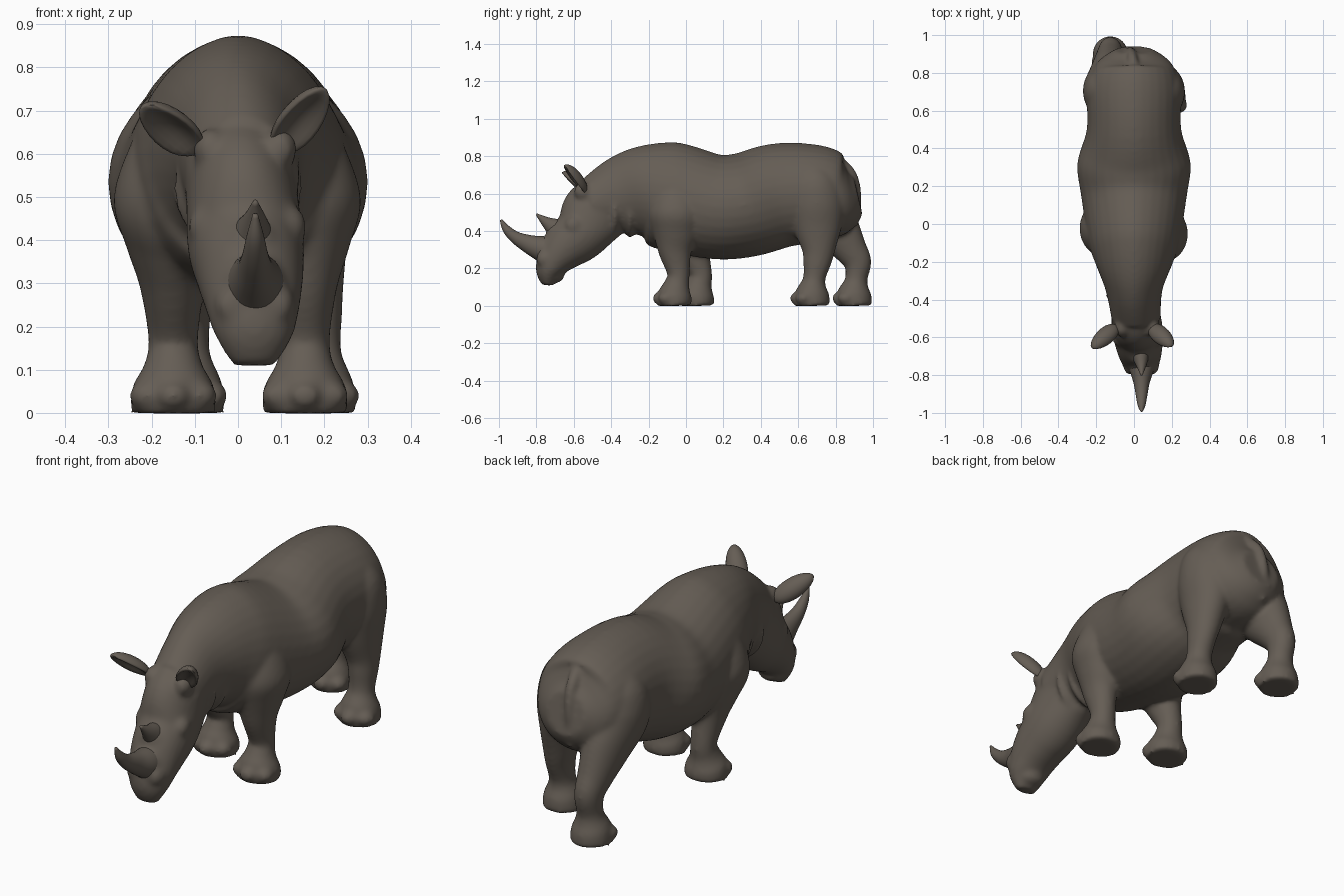
import bpy
import bmesh
from math import sin, cos, pi, copysign
from mathutils import Vector, Matrix

default_cube = bpy.data.objects.get("Cube")
if default_cube:
    bpy.data.objects.remove(default_cube)

hide = bpy.data.materials.new("grey_brown_hide")
hide.use_nodes = True
hide.diffuse_color = (.13, .11, .09, 1)
hide.node_tree.nodes["Principled BSDF"].inputs["Base Color"].default_value = hide.diffuse_color


def spline(keys, steps):
    """Catmull-Rom interpolation between the key sections."""
    rows = []
    last = len(keys) - 1
    for i in range(last):
        before, start, end, after = (keys[max(0, min(last, i + j))] for j in (-1, 0, 1, 2))
        for step in range(steps):
            t = step / steps
            rows.append([b + t / 2 * (c - a + t * (2*a - 5*b + 4*c - d + t * (3*(b - c) + d - a)))
                         for a, b, c, d in zip(before, start, end, after)])
    return rows + [list(keys[last])]


def loft(bm, keys, sides=32, steps=5, pinch=1.0):
    """Skin sections (x, y, z, half width, half depth) square to their path."""
    rows = spline(keys, steps)
    rings = []
    for i, (x, y, z, width, depth) in enumerate(rows):
        ahead, behind = rows[min(i + 1, len(rows) - 1)], rows[max(i - 1, 0)]
        run, rise = ahead[1] - behind[1], ahead[2] - behind[2]
        up = Vector((0, rise, -run)).normalized()
        ring = []
        for k in range(sides):
            angle = 2 * pi * k / sides
            across, along = cos(angle), sin(angle)
            if along > 0:
                across = copysign(abs(across) ** pinch, across)
            ring.append(bm.verts.new(Vector((x + width * across, y, z)) + up * depth * along))
        rings.append(ring)
    faces = [bm.faces.new(rings[0]), bm.faces.new(rings[-1])]
    for ring, following in zip(rings, rings[1:]):
        for k in range(sides):
            n = (k + 1) % sides
            faces.append(bm.faces.new((ring[k], ring[n], following[n], following[k])))
    bmesh.ops.recalc_face_normals(bm, faces=faces)


def ball(bm, centre, size):
    matrix = Matrix.Translation(centre) @ Matrix.Diagonal((*size, 1))
    bmesh.ops.create_uvsphere(bm, u_segments=20, v_segments=12, radius=1, matrix=matrix)


def finish(bm, name):
    mesh = bpy.data.meshes.new(name)
    bm.to_mesh(mesh)
    bm.free()
    mesh.materials.append(hide)
    for polygon in mesh.polygons:
        polygon.use_smooth = True
    part = bpy.data.objects.new(name, mesh)
    bpy.context.collection.objects.link(part)
    return part


def head_turn(y):
    """The head swings slightly to the left towards the nose."""
    return min(.04, max(0, -y - .4) * .11)


def centred(keys):
    return [(head_turn(key[0]), *key) for key in keys]


skin = bmesh.new()

# Trunk and neck: y, z, half width, half depth
loft(skin, centred([
    (.92, .59, .1, .1),
    (.87, .58, .18, .17),
    (.81, .58, .22, .22),
    (.7, .6, .25, .26),
    (.5, .59, .25, .28),
    (.32, .54, .3, .28),
    (.15, .53, .28, .28),
    (-.1, .59, .24, .29),
    (-.22, .61, .2, .25),
    (-.35, .59, .15, .21),
    (-.5, .54, .13, .15)]), pinch=1.12)

# Head
loft(skin, centred([
    (-.42, .56, .13, .16),
    (-.49, .49, .13, .18),
    (-.56, .39, .135, .15),
    (-.64, .32, .125, .13),
    (-.7, .25, .11, .1),
    (-.735, .18, .09, .07),
    (-.74, .11, .05, .03)]))

# Lower lip, horn seats, and the crest joining the ears
for y, z, size in ((-.71, .16, (.065, .06, .04)), (-.75, .29, (.075, .055, .08)),
                   (-.68, .39, (.07, .07, .06)), (-.52, .61, (.09, .04, .06))):
    ball(skin, (head_turn(y), y, z), size)

# Paired brows, nostrils and ear roots
for y, z, spread in ((-.6, .43, .097), (-.75, .25, .055), (-.55, .61, .08)):
    for side in (-1, 1):
        ball(skin, (head_turn(y) + side * spread, y, z), (.04, .05, .05))

# Folds round the neck
for y in (-.3, -.38):
    loft(skin, [(0, y + offset, .52, width, width * 1.05)
                for offset, width in ((.03, .12), (0, .15), (-.03, .12))])


def leg(profile, hip, foot):
    """Profile rows: z, half width, half depth, set back; hip flows into foot."""
    keys = []
    for z, width, depth, back in profile:
        drop = max(0, min(1, (.55 - z) * 3))
        x, y = Vector(hip).lerp(Vector(foot), drop)
        keys.append((x, y + back, z, width, depth))
    loft(skin, keys)
    for toe in (-1, 0, 1):
        ball(skin, (foot[0] + toe * .06, foot[1] - .075 + abs(toe) * .03, .04), (.042, .045, .036))


front_profile = [
    (.72, .02, .03, 0),
    (.64, .08, .1, 0),
    (.5, .13, .15, 0),
    (.39, .105, .125, 0),
    (.29, .075, .09, 0),
    (.17, .058, .06, .02),
    (.11, .068, .07, .01),
    (.06, .095, .09, 0),
    (0, .1, .09, 0)]
hind_profile = [
    (.78, .03, .04, 0),
    (.68, .11, .12, 0),
    (.55, .13, .15, .01),
    (.42, .1, .13, .02),
    (.3, .075, .09, .03),
    (.23, .063, .075, .025),
    (.14, .06, .06, .01),
    (.07, .088, .09, 0),
    (0, .095, .095, 0)]

# Walking stride: right legs trail behind the left ones
leg(front_profile, (.155, -.05), (.155, -.06))
leg(front_profile, (-.16, -.04), (-.15, .06))
leg(hind_profile, (.14, .69), (.18, .675))
leg(hind_profile, (-.14, .7), (-.125, .9))

# Tail lying against the rump
loft(skin, [
    (0, .82, .77, .03, .03),
    (-.01, .89, .7, .025, .025),
    (-.02, .92, .58, .02, .02),
    (-.02, .9, .43, .02, .02)])

# Fuse the parts into one soft hide
body = finish(skin, "body")
fuse = body.modifiers.new("fuse", 'REMESH')
fuse.mode = 'VOXEL'
fuse.voxel_size = .01
fuse.use_smooth_shade = True
soften = body.modifiers.new("soften", 'SMOOTH')
soften.factor = .5
soften.iterations = 12

# Horns
horns = {
    "front_horn": [
        (-.7, .28, .08, .09),
        (-.77, .305, .065, .07),
        (-.84, .33, .043, .05),
        (-.91, .365, .03, .033),
        (-.96, .41, .02, .022),
        (-.99, .46, .006, .006)],
    "rear_horn": [
        (-.64, .37, .07, .08),
        (-.7, .415, .046, .054),
        (-.75, .45, .026, .028),
        (-.8, .49, .005, .005)]}
for name, keys in horns.items():
    horn = bmesh.new()
    loft(horn, centred(keys))
    finish(horn, name)

# Ears: flattened balls with a hollow front, left one raised higher
for name, side, tip in (("left_ear", 1, (.2, -.65, .75)), ("right_ear", -1, (-.22, -.66, .71))):
    ear = bmesh.new()
    ball(ear, (0, 0, 0), (1, 1, 1))
    base, end = Vector((side * .09, -.54, .6)), Vector(tip)
    middle, half = (base + end) / 2, (end - base) / 2
    up = half.normalized()
    front = Vector((side * .4, -1, -.2))
    front = (front - up * front.dot(up)).normalized()
    wide = up.cross(front)
    for vert in ear.verts:
        x, y, z = vert.co
        if y > 0:
            y -= 1.3 * max(0, 1 - x * x - z * z * .9)
        vert.co = middle + wide * x * .05 * (1 - z * .1) + front * y * .045 + half * z
    bmesh.ops.recalc_face_normals(ear, faces=ear.faces)
    finish(ear, name)
